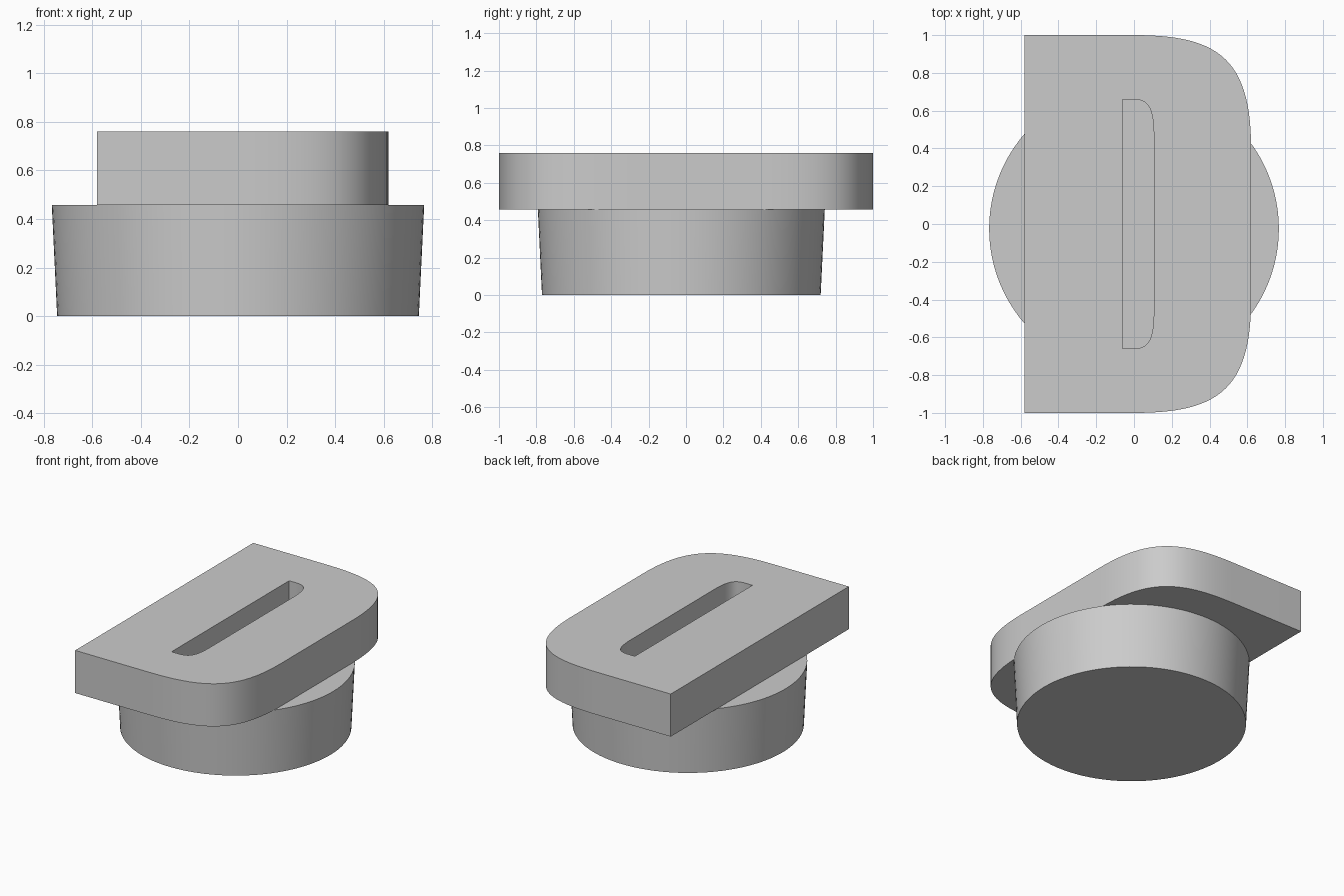
import bpy
import bmesh
import math
from mathutils import Vector, geometry

cube = bpy.data.objects.get("Cube")
if cube:
    bpy.data.objects.remove(cube, do_unlink=True)

# One plain grey for everything
GREY = (0.6, 0.6, 0.6, 1)
grey = bpy.data.materials.new("light grey")
grey.use_nodes = True
grey.diffuse_color = GREY
grey.node_tree.nodes["Principled BSDF"].inputs["Base Color"].default_value = GREY


def finish(bm, name):
    """Turn a bmesh into a smooth object with sharp edges kept."""
    bmesh.ops.recalc_face_normals(bm, faces=bm.faces)
    mesh = bpy.data.meshes.new(name)
    bm.to_mesh(mesh)
    bm.free()
    mesh.materials.append(grey)
    obj = bpy.data.objects.new(name, mesh)
    bpy.context.collection.objects.link(obj)
    bpy.ops.object.select_all(action='DESELECT')
    obj.select_set(True)
    bpy.context.view_layer.objects.active = obj
    bpy.ops.object.shade_smooth_by_angle(angle=math.radians(30))
    return obj


def d_outline(flat_x, corner):
    """Flat-sided outline whose two right corners follow a Bezier curve."""
    arc = geometry.interpolate_bezier(*[Vector(p) for p in corner], 28)
    half = [(flat_x, corner[0][1])] + [(p.x, p.y) for p in arc]
    return half + [(x, -y) for x, y in reversed(half)]


def add_loop(bm, points, z):
    verts = [bm.verts.new((x, y, z)) for x, y in points]
    return [bm.edges.new((a, b)) for a, b in zip(verts, verts[1:] + verts[:1])]


# Tapered round base
BASE_TOP, PLATE_TOP = 0.457, 0.76
bm = bmesh.new()
bmesh.ops.create_cone(bm, cap_ends=True, segments=96,
                      radius1=0.745, radius2=0.767, depth=BASE_TOP)
bmesh.ops.translate(bm, verts=bm.verts, vec=(0, -0.025, BASE_TOP / 2))
finish(bm, "round_base")

# D-shaped plate with a slot down to the base
outer = d_outline(-0.58, [(0, 1), (0.44, 1), (0.62, 0.88), (0.62, 0.4)])
slot = d_outline(-0.06, [(-0.01, 0.66), (0.07, 0.66), (0.105, 0.63), (0.105, 0.46)])
bm = bmesh.new()
edges = add_loop(bm, outer, BASE_TOP) + add_loop(bm, slot, BASE_TOP)
bmesh.ops.triangle_fill(bm, edges=edges, use_beauty=True, normal=(0, 0, 1))
extruded = bmesh.ops.extrude_face_region(bm, geom=bm.faces[:], use_keep_orig=True)
top = [v for v in extruded["geom"] if isinstance(v, bmesh.types.BMVert)]
bmesh.ops.translate(bm, verts=top, vec=(0, 0, PLATE_TOP - BASE_TOP))
finish(bm, "slotted_plate")
